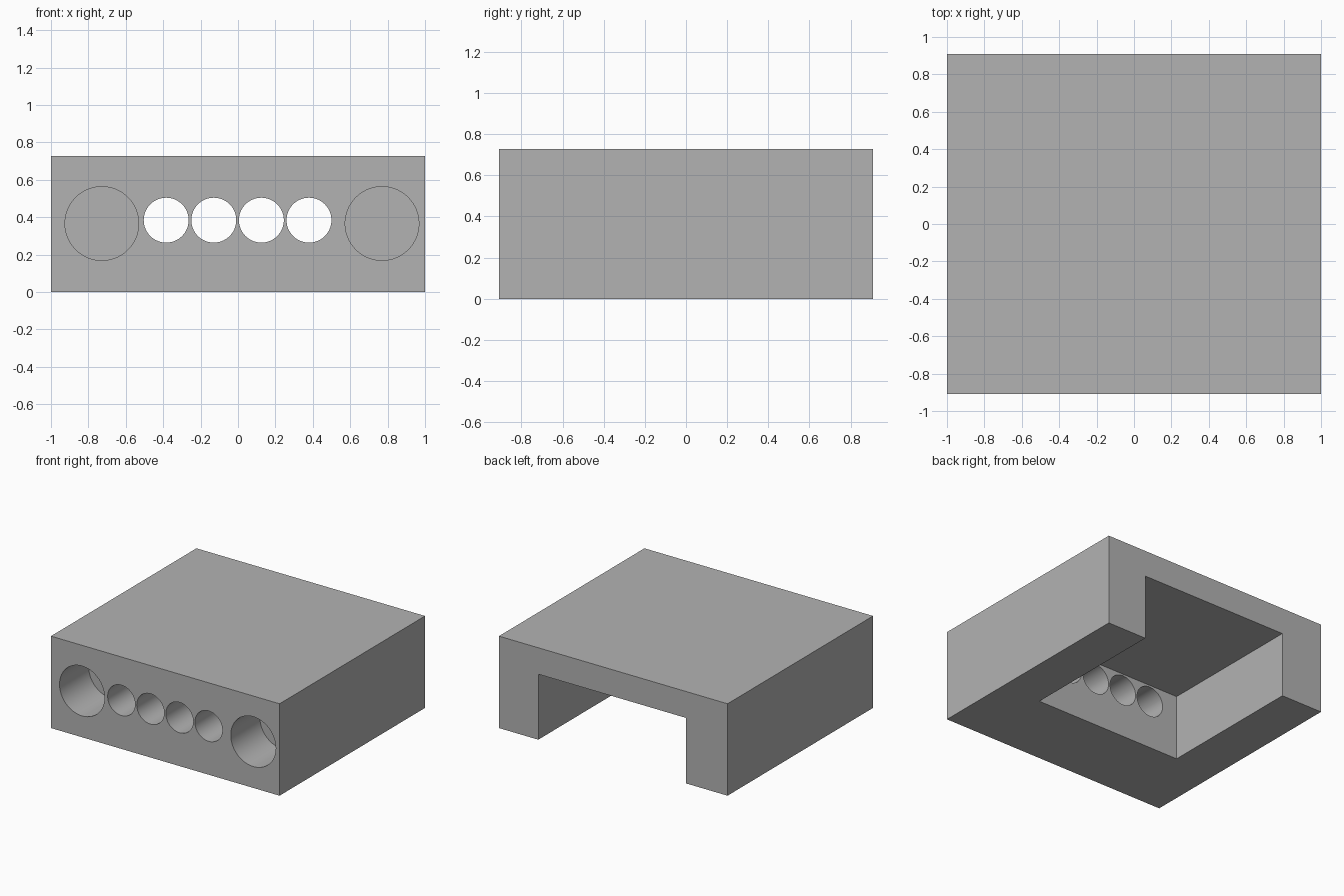
import bpy
import math

old = bpy.data.objects.get("Cube")
if old:
    bpy.data.objects.remove(old, do_unlink=True)

HALF_DEPTH, HEIGHT = 0.909, 0.727
FRONT = -HALF_DEPTH

grey = bpy.data.materials.new("plain_grey")
grey.use_nodes = True
colour = (0.45, 0.45, 0.45, 1)
grey.diffuse_color = colour
grey.node_tree.nodes["Principled BSDF"].inputs["Base Color"].default_value = colour


def add_box(name, low, high):
    centre = [(a + b) / 2 for a, b in zip(low, high)]
    bpy.ops.mesh.primitive_cube_add(size=1, location=centre)
    box = bpy.context.object
    box.name = name
    box.scale = [b - a for a, b in zip(low, high)]
    bpy.ops.object.transform_apply(location=True, rotation=True, scale=True)
    box.data.materials.append(grey)
    return box


def add_bore(name, x, z, radius, end_y):
    """Cylinder along y, from just before the front face to end_y."""
    start = FRONT - 0.1
    bpy.ops.mesh.primitive_cylinder_add(
        vertices=96, radius=radius, depth=end_y - start,
        location=(x, (start + end_y) / 2, z), rotation=(math.pi / 2, 0, 0))
    bore = bpy.context.object
    bore.name = name
    bpy.ops.object.transform_apply(location=True, rotation=True, scale=True)
    bore.data.materials.append(grey)
    return bore


def cut(target, cutter):
    mod = target.modifiers.new(cutter.name, "BOOLEAN")
    mod.operation = "DIFFERENCE"
    mod.solver = "EXACT"
    mod.object = cutter
    bpy.context.view_layer.objects.active = target
    bpy.ops.object.modifier_apply(modifier=mod.name)
    bpy.data.objects.remove(cutter, do_unlink=True)


# Solid block
body = add_box("housing_block", (-1, FRONT, 0), (1, HALF_DEPTH, HEIGHT))

# Bay open to the back and underneath
bay_front = -0.28
cut(body, add_box("bay_cutter", (-0.636, bay_front, -0.1),
                  (0.656, HALF_DEPTH + 0.1, 0.518)))

# Row of four small holes through the front wall into the bay
for i in range(4):
    cut(body, add_bore("small_hole_cutter", -0.384 + i * 0.2545, 0.384,
                       0.12, bay_front + 0.1))

# Two large blind holes at the ends
for x in (-0.728, 0.77):
    cut(body, add_bore("large_hole_cutter", x, 0.366, 0.197, FRONT + 0.364))

# Smooth bores with sharp rims
bpy.ops.object.select_all(action="DESELECT")
body.select_set(True)
bpy.context.view_layer.objects.active = body
bpy.ops.object.shade_smooth_by_angle(angle=math.radians(30))
